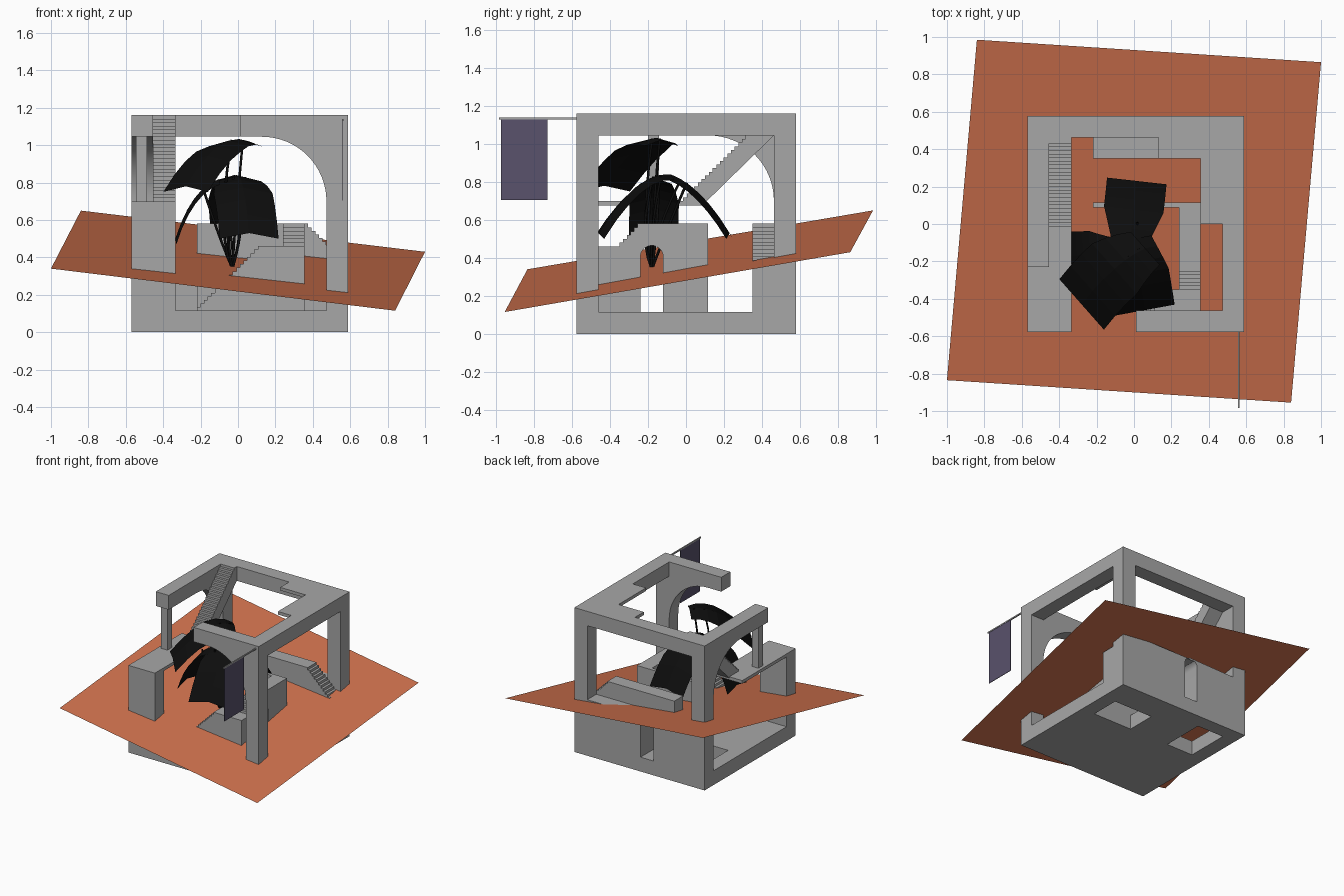
import bpy, bmesh, math
from mathutils import Vector

if "Cube" in bpy.data.objects:
    bpy.data.objects.remove(bpy.data.objects["Cube"])


def mat(name, col):
    m = bpy.data.materials.new(name)
    m.diffuse_color = (*col, 1)
    m.use_nodes = True
    m.node_tree.nodes["Principled BSDF"].inputs["Base Color"].default_value = m.diffuse_color
    return m


GRAY = mat("stone gray", (0.39, 0.39, 0.39))
ORANGE = mat("terracotta orange", (0.62, 0.165, 0.075))
BLACK = mat("black", (0.004, 0.004, 0.004))
PURPLE = mat("dusk purple", (0.10, 0.085, 0.15))


def finish(name, bm, m, smooth=False):
    me = bpy.data.meshes.new(name)
    bm.to_mesh(me)
    bm.free()
    ob = bpy.data.objects.new(name, me)
    bpy.context.collection.objects.link(ob)
    me.materials.append(m)
    if smooth:
        bpy.context.view_layer.objects.active = ob
        ob.select_set(True)
        bpy.ops.object.shade_smooth_by_angle(angle=math.radians(30))
        ob.select_set(False)
    return ob


def prism(name, axis, pts, lo, hi, m=GRAY, smooth=False):
    """Extrude a 2D profile along an axis from lo to hi."""
    place = {'x': lambda u, v, t: (t, u, v),
             'y': lambda u, v, t: (u, t, v),
             'z': lambda u, v, t: (u, v, t)}[axis]
    bm = bmesh.new()
    f = bm.faces.new([bm.verts.new(place(u, v, lo)) for u, v in pts])
    r = bmesh.ops.extrude_face_region(bm, geom=[f])
    d = Vector(place(0, 0, hi - lo))
    bmesh.ops.translate(bm, vec=d, verts=[g for g in r['geom'] if isinstance(g, bmesh.types.BMVert)])
    bmesh.ops.recalc_face_normals(bm, faces=bm.faces)
    return finish(name, bm, m, smooth)


def box(name, x0, x1, y0, y1, z0, z1, m=GRAY):
    return prism(name, 'z', [(x0, y0), (x1, y0), (x1, y1), (x0, y1)], z0, z1, m)


def steps(u0, v0, u1, v1, n, rise_first):
    """Staircase points from (u0,v0) to (u1,v1)."""
    du, dv = (u1 - u0) / n, (v1 - v0) / n
    out = [(u0, v0)]
    for i in range(n):
        u, v = u0 + i * du, v0 + i * dv
        out.append((u, v + dv) if rise_first else (u + du, v))
        out.append((u + du, v + dv))
    return out


def arc(cu, cv, r, a0, a1, n=16):
    return [(cu + r * math.cos(math.radians(a0 + (a1 - a0) * i / n)),
             cv + r * math.sin(math.radians(a0 + (a1 - a0) * i / n))) for i in range(n + 1)]


def door(u0, u1, z0, top):
    """Round-headed door notch, left to right."""
    r = (u1 - u0) / 2
    return [(u0, z0)] + arc((u0 + u1) / 2, top - r, r, 180, 0) + [(u1, z0)]


X0, X1, Y0, Y1, H, T = -0.57, 0.588, -0.577, 0.578, 1.16, 0.115
XI0, XI1, YI0, YI1, ZI = X0 + T, X1 - T, Y0 + T, Y1 - T, H - T

# tilted ground sheet
bm = bmesh.new()
bm.faces.new([bm.verts.new(p) for p in
              [(-1, -.835, .34), (.84, -.955, .115), (1, .865, .43), (-.84, .985, .65)]])
finish("tilted_ground_sheet", bm, ORANGE)

# base floor, with two openings
box("floor_front", X0, X1, Y0, .115, 0, T)
box("floor_back_edge", X0, X1, YI1, Y1, 0, T)
box("floor_left_edge", X0, XI0, .115, YI1, 0, T)
box("floor_right_edge", XI1, X1, .115, YI1, 0, T)
box("floor_walkway", -.22, .13, .115, YI1, 0, T)
box("floor_balcony_foot", .13, XI1, .35, YI1, 0, T)

# corner columns
box("front_right_column", XI1, X1, Y0, YI0, T, H)
box("back_right_column", XI1, X1, YI1, Y1, T, H)
box("back_left_column", X0, XI0, YI1, Y1, T, H)
box("front_left_pier", X0, -.335, Y0, YI0, T, .70)

# top ring of beams and its corner slab
box("right_beam", XI1, X1, YI0, YI1, ZI, H)
box("back_beam", XI0, XI1, YI1, Y1, ZI, H)
box("front_beam", .01, XI1, Y0, YI0, ZI, H)
box("left_beam", X0, XI0, -.23, YI1, ZI, H)
prism("roof_slab", 'z', [(.355, 0), (XI1, 0), (XI1, YI1), (.13, YI1), (.13, .35), (.355, .35)], H - .025, H)

# quarter arches in the front and left walls
R = .345
prism("front_arch", 'y', arc(XI1 - R, ZI - R, R, 0, 90) + [(XI1, ZI)], Y0, YI0, smooth=True)
prism("left_arch", 'x', arc(YI1 - R, ZI - R, R, 0, 90) + [(YI1, ZI)], X0, XI0, smooth=True)

# left terrace, its post and the upper stair
box("terrace_slab", X0, -.335, YI0, .10, .675, .70)
box("terrace_post", -.545, -.487, -.20, -.142, .70, ZI)
prism("upper_stair", 'x', steps(-.015, .70, .45, H, 24, True) + [(YI1, H), (YI1, ZI), (.10, .69)],
      XI0, -.335)

# back wall with round-headed door
D = door(-.115, 0, T, .46)
prism("back_wall", 'y', [(XI0, T)] + D + [(XI1, T), (XI1, .45), (XI0, .45)], YI1, Y1, smooth=True)
# balcony with stair going down through the right side
prism("balcony_with_stair", 'y',
      [(-.22, T)] + D + [(X1, T)] + steps(.355, .58, X1, .35, 12, False)[::-1] + [(-.22, .58)],
      .35, YI1, smooth=True)

# inner house: corridor wall with door and steps, back screen, lower stair
prism("corridor_wall", 'x',
      [(YI0, T)] + door(-.24, -.12, T, .465) + [(.115, T), (.115, .58)]
      + steps(-.35, .46, -.235, .58, 6, True)[::-1] + [(YI0, .46)], .24, .355, smooth=True)
box("inner_screen", -.22, .24, .088, .115, T, .58)
prism("lower_stair", 'y', steps(-.22, T, .125, .46, 18, True) + [(.24, .46), (.24, T)], YI0, -.35)

# flag on its pole
box("flag_pole", .555, .565, -.985, Y0, 1.13, 1.14)
box("flag", .5585, .5625, -.975, -.73, .705, 1.13, PURPLE)


def bezier(a, b, c, t):
    return a * (1 - t) ** 2 + b * 2 * t * (1 - t) + c * t * t


def leaf(name, root, mid, tip, half, n=6):
    """Broad bent sheet from root to tip, slightly creased down the middle."""
    a, b, c = map(Vector, (root, mid, tip))
    side = (c - a).cross(Vector((0, 0, 1))).normalized()
    bm = bmesh.new()
    rows = []
    for i in range(n + 1):
        t = i / n
        p = bezier(a, b, c, t)
        w = half * (.65 + .35 * min(1, t * 2))
        rows.append([bm.verts.new(p + side * w * s - Vector((0, 0, .03 * abs(s)))) for s in (-1, 0, 1)])
    for r, q in zip(rows, rows[1:]):
        for j in (0, 1):
            bm.faces.new((r[j], r[j + 1], q[j + 1], q[j]))
    finish(name, bm, BLACK)


# dark plant: four broad leaves on thin stems
base = Vector((-.03, -.18, .34))
LEAVES = [("high", (.06, -.13, 1.02), (-.10, -.20, 1.09), (-.28, -.43, .78), .18),
          ("front", (-.01, -.08, .84), (.03, -.26, .86), (.06, -.46, .53), .16),
          ("back", (-.02, -.08, .84), (0, .08, .78), (.015, .23, .53), .16),
          ("left", (-.10, -.16, .82), (-.25, -.17, .77), (-.335, -.17, .50), .13)]
for tag, root, mid, tip, half in LEAVES:
    leaf(tag + "_leaf", root, mid, tip, half)
    away = (Vector(tip) - Vector(root)) * .12
    for k in (-1, 1):
        cu = bpy.data.curves.new(tag + "_stem", 'CURVE')
        cu.dimensions = '3D'
        cu.bevel_depth, cu.bevel_resolution = .007, 1
        sp = cu.splines.new('POLY')
        sp.points.add(6)
        end = Vector(root).lerp(Vector(mid), .4) + Vector((k * .03, k * .02, -.02))
        bend = base + Vector((away.x + k * .05, away.y + k * .03, .18))
        for i, pt in enumerate(sp.points):
            pt.co = (*bezier(base, bend, end, i / 6), 1)
        ob = bpy.data.objects.new(tag + "_stem", cu)
        bpy.context.collection.objects.link(ob)
        cu.materials.append(BLACK)
